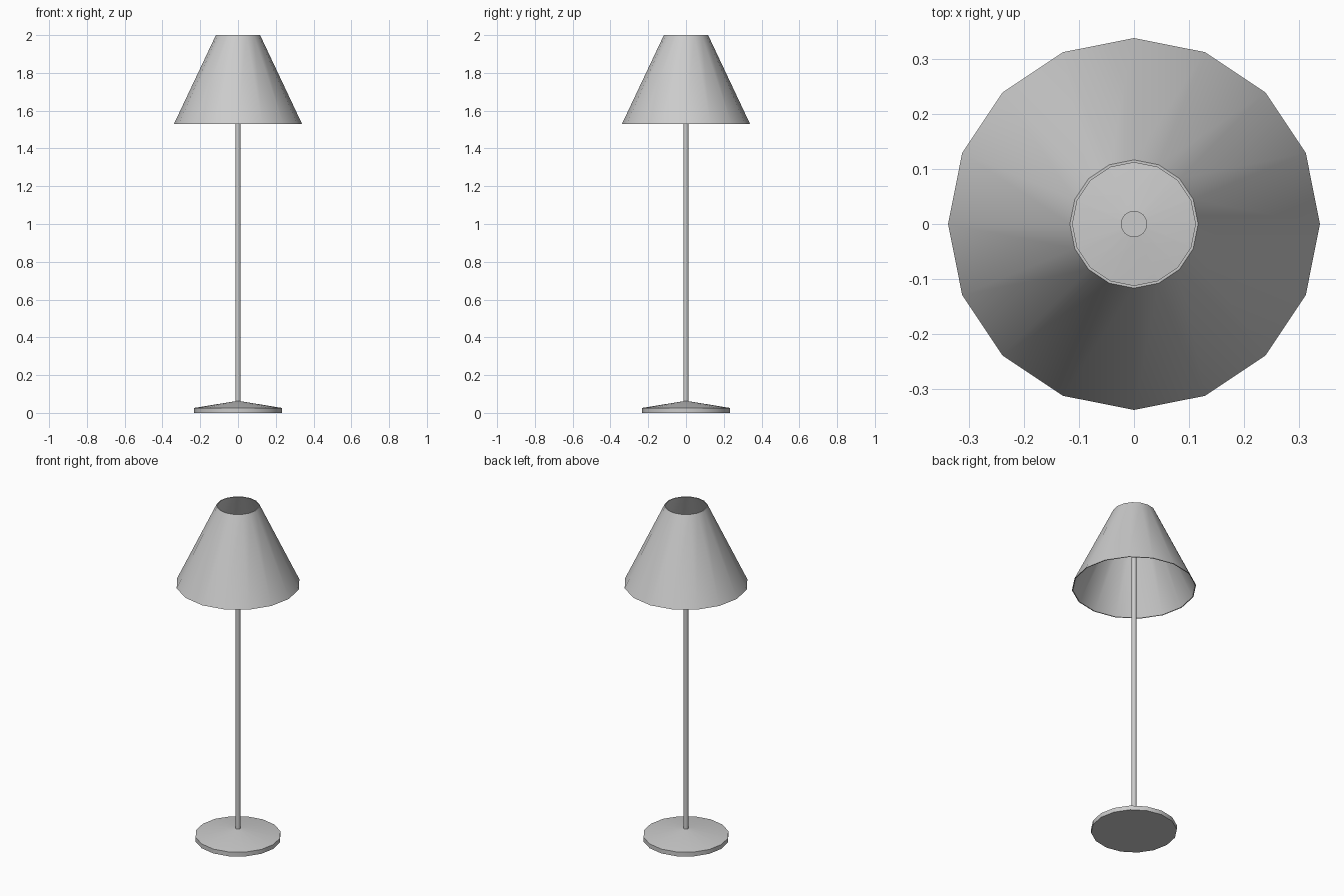
import bpy, bmesh, math

if "Cube" in bpy.data.objects:
    bpy.data.objects.remove(bpy.data.objects["Cube"])


def lathe(name, profile, sides=16, closed=False):
    """Revolve (radius, z) points around the z axis."""
    bm = bmesh.new()
    rings = []
    for r, z in profile:
        if r == 0:
            rings.append([bm.verts.new((0, 0, z))] * sides)
        else:
            rings.append([bm.verts.new((r * math.cos(2 * math.pi * i / sides),
                                        r * math.sin(2 * math.pi * i / sides), z))
                          for i in range(sides)])
    pairs = list(zip(rings, rings[1:]))
    if closed:
        pairs.append((rings[-1], rings[0]))
    for a, b in pairs:
        for i in range(sides):
            j = (i + 1) % sides
            corners = list(dict.fromkeys((a[i], a[j], b[j], b[i])))
            bm.faces.new(corners)
    bmesh.ops.recalc_face_normals(bm, faces=bm.faces)
    mesh = bpy.data.meshes.new(name)
    bm.to_mesh(mesh)
    bm.free()
    obj = bpy.data.objects.new(name, mesh)
    bpy.context.collection.objects.link(obj)
    bpy.ops.object.select_all(action='DESELECT')
    obj.select_set(True)
    bpy.context.view_layer.objects.active = obj
    bpy.ops.object.shade_smooth_by_angle(angle=math.radians(30))
    return obj


# Weighted foot: short rim with a shallow cone on top
lathe("base", [(0, 0), (0.234, 0), (0.234, 0.026), (0.013, 0.062), (0, 0.062)])

# Slim pole
lathe("pole", [(0, 0.05), (0.0135, 0.05), (0.0135, 1.75), (0, 1.75)])

# Bulb holder hidden inside the shade
lathe("bulb_holder", [(0, 1.74), (0.024, 1.74), (0.024, 1.82), (0, 1.82)], sides=32)

# Thin open conical shade
lathe("shade", [(0.339, 1.53), (0.117, 2.0), (0.112, 2.0), (0.334, 1.53)], closed=True)
